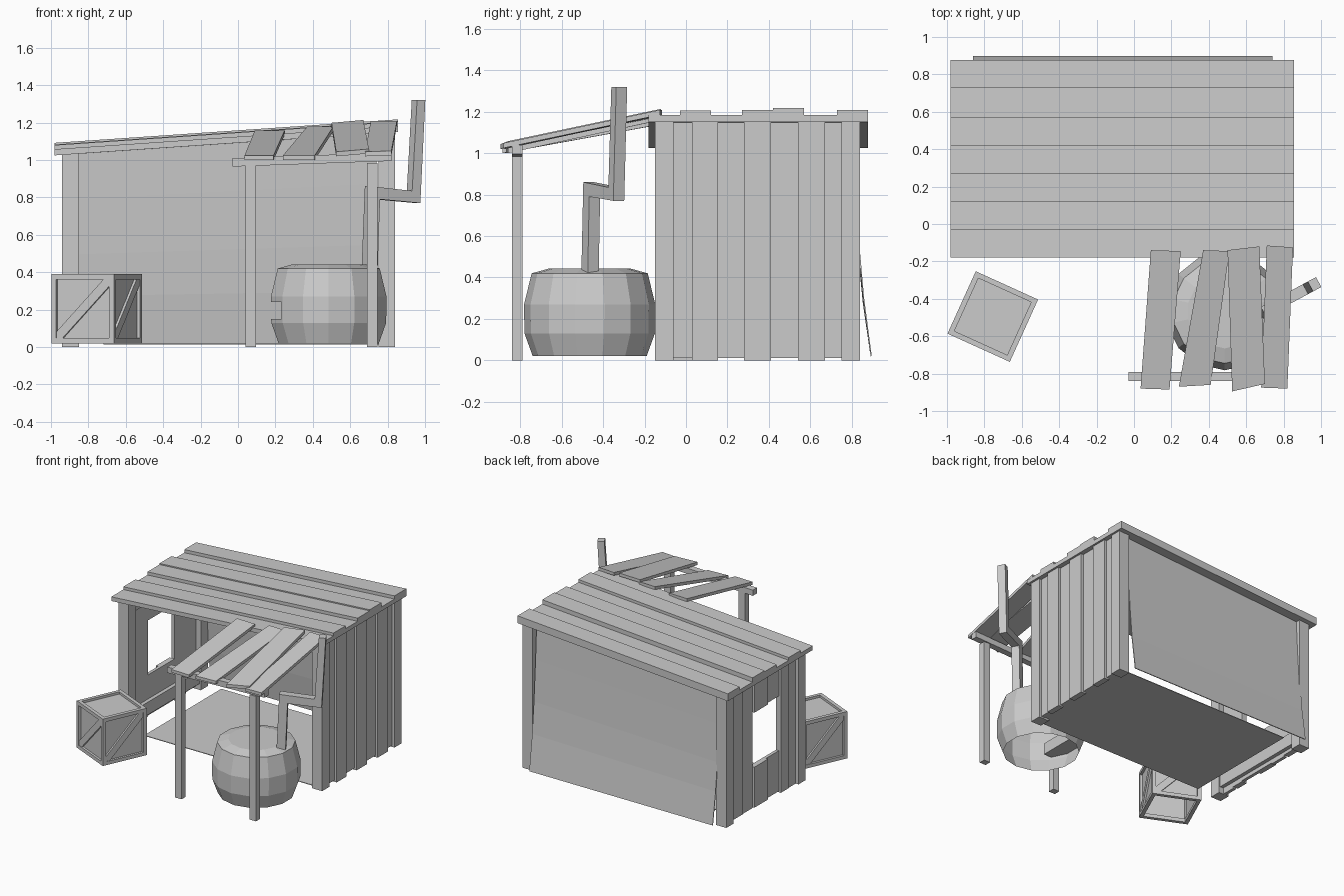
import bpy, bmesh
from math import sin, cos, pi, radians
from mathutils import Vector, Matrix

if "Cube" in bpy.data.objects:
    bpy.data.objects.remove(bpy.data.objects["Cube"])


def make(name, bm):
    bmesh.ops.recalc_face_normals(bm, faces=bm.faces)
    me = bpy.data.meshes.new(name)
    bm.to_mesh(me)
    bm.free()
    ob = bpy.data.objects.new(name, me)
    bpy.context.collection.objects.link(ob)
    return ob


def loft(name, lower, upper):
    """Solid between two matching outlines."""
    bm = bmesh.new()
    a = [bm.verts.new(p) for p in lower]
    b = [bm.verts.new(p) for p in upper]
    bm.faces.new(a)
    bm.faces.new(b)
    n = len(a)
    for i in range(n):
        j = (i + 1) % n
        bm.faces.new((a[i], a[j], b[j], b[i]))
    return make(name, bm)


def roof_z(x):
    return 1.025 + (x + 0.98) / 1.83 * 0.125


def block(name, x0, x1, y0, y1, z0, z1=None):
    """Box; without z1 its top follows the roof slope."""
    c = [(x0, y0), (x1, y0), (x1, y1), (x0, y1)]
    return loft(name, [(x, y, z0) for x, y in c],
                [(x, y, roof_z(x) + 0.003 if z1 is None else z1) for x, y in c])


# Roof planks running along x, alternately raised
edges = [-0.18, -0.03, 0.12, 0.27, 0.42, 0.57, 0.73, 0.878]
lift = [0, 0.022, 0, 0.025, 0.034, 0, 0.025]
for i, h in enumerate(lift):
    c = [(-0.98, edges[i]), (0.855, edges[i]), (0.855, edges[i + 1]), (-0.98, edges[i + 1])]
    loft("roof_plank", [(x, y, roof_z(x)) for x, y in c],
         [(x, y, roof_z(x) + 0.033 + h) for x, y in c])

# Corner posts
for x in (-0.94, 0.75):
    for y in (-0.15, 0.75):
        block("corner_post", x, x + 0.09, y, y + 0.09, 0)

# Right wall planks
edges = [-0.06, 0.03, 0.155, 0.28, 0.41, 0.54, 0.67, 0.75]
for i in range(7):
    o = 0.02 * (i % 2)
    block("right_wall_plank", 0.795, 0.82 + o, edges[i], edges[i + 1], 0.012 * ((i + 1) % 2))

# Left wall planks with a window hole
edges = [-0.06, 0.05, 0.15, 0.31, 0.48, 0.62, 0.75]
for i in range(6):
    o = 0.018 * (i % 2)
    y0, y1 = edges[i], edges[i + 1]
    if i in (2, 3):
        block("left_wall_plank", -0.915 - o, -0.89, y0, y1, 0.02, 0.34)
        block("left_wall_plank", -0.915 - o, -0.89, y0, y1, 0.77)
    else:
        block("left_wall_plank", -0.915 - o, -0.89, y0, y1, 0.012 * (i % 3))
block("left_wall_rail", -0.89, -0.86, -0.06, 0.75, 0.05, 0.15)
block("left_wall_rail", -0.89, -0.86, -0.06, 0.75, 0.93)

# Hanging cloth as back wall
bm = bmesh.new()
rows = []
for f, y in [(1, 0.805), (0.76, 0.818), (0.47, 0.838), (0.25, 0.86), (0, 0.897)]:
    rows.append([bm.verts.new((x, y, 0.02 + f * (roof_z(x) - 0.02))) for x in (-0.86, 0.74)])
for a, b in zip(rows, rows[1:]):
    bm.faces.new((a[0], a[1], b[1], b[0]))
cloth = make("back_cloth", bm)
cloth.modifiers.new("thickness", "SOLIDIFY").thickness = 0.006

# Floor sheet
block("floor", -0.72, 0.80, -0.14, 0.82, 0.015, 0.02)

# Awning posts, beam and loose planks
for x in (0.04, 0.69):
    block("awning_post", x, x + 0.055, -0.84, -0.79, 0, 0.985)
loft("awning_beam", [(-0.03, -0.84, 0.965), (0.82, -0.84, 0.995), (0.82, -0.79, 0.995), (-0.03, -0.79, 0.965)],
     [(-0.03, -0.84, 1.01), (0.82, -0.84, 1.04), (0.82, -0.79, 1.04), (-0.03, -0.79, 1.01)])
# outline in plan, then front and back heights of each plank
planks = [([(0.035, -0.88), (0.19, -0.885), (0.25, -0.145), (0.09, -0.14)], (1.0, 1.0, 1.135, 1.135)),
          ([(0.24, -0.87), (0.41, -0.86), (0.51, -0.145), (0.37, -0.14)], (1.0, 1.0, 1.155, 1.155)),
          ([(0.525, -0.895), (0.70, -0.855), (0.67, -0.12), (0.50, -0.14)], (1.02, 1.035, 1.19, 1.175)),
          ([(0.68, -0.875), (0.82, -0.88), (0.85, -0.125), (0.71, -0.115)], (1.02, 1.025, 1.185, 1.185))]
for c, zs in planks:
    loft("awning_plank", [(x, y, z) for (x, y), z in zip(c, zs)],
         [(x, y, z + 0.024) for (x, y), z in zip(c, zs)])

# Barrel stove: solid of revolution, fire hole cut, then bottom opened
N = 14
bm = bmesh.new()
rings = []
for r, z in [(0.275, 0.02), (0.315, 0.13), (0.317, 0.27), (0.28, 0.42), (0.2, 0.442)]:
    rings.append([bm.verts.new((0.485 + r * cos(2 * pi * (i + 0.5) / N),
                                -0.465 + r * sin(2 * pi * (i + 0.5) / N), z)) for i in range(N)])
bm.faces.new(rings[0])
bm.faces.new(rings[-1])
for a, b in zip(rings, rings[1:]):
    for i in range(N):
        j = (i + 1) % N
        bm.faces.new((a[i], a[j], b[j], b[i]))
barrel = make("barrel_stove", bm)
cutter = block("fire_hole_cutter", 0.1, 0.30, -0.65, -0.28, 0.15, 0.24)
cutter.hide_render = True
mod = barrel.modifiers.new("fire_hole", "BOOLEAN")
mod.operation = "DIFFERENCE"
mod.solver = "EXACT"
mod.object = cutter
bpy.context.view_layer.update()
cut = bpy.data.meshes.new_from_object(barrel.evaluated_get(bpy.context.evaluated_depsgraph_get()))
barrel.modifiers.clear()
bm = bmesh.new()
bm.from_mesh(cut)
bmesh.ops.delete(bm, geom=[f for f in bm.faces if f.calc_center_median().z < 0.025], context="FACES")
bm.to_mesh(cut)
bm.free()
barrel.data = cut
bpy.data.objects.remove(cutter)

# Crooked chimney pipe: stepped outline extruded sideways
d, n, base = Vector((0.88, 0.475, 0)), Vector((-0.475, 0.88, 0)), Vector((0.71, -0.46, 0))
prof = [(-0.04, 0.41), (0.025, 0.41), (0.04, 0.79), (0.285, 0.77), (0.315, 1.32),
        (0.265, 1.32), (0.235, 0.835), (-0.02, 0.86)]
sides = [[base + d * s + n * o + Vector((0, 0, z)) for s, z in prof] for o in (-0.03, 0.03)]
loft("chimney_pipe", *sides)

# Crate: open-bottomed panel box, edge frame and diagonal braces
place = Matrix.Translation((-0.755, -0.495, 0.02)) @ Matrix.Rotation(radians(-24.4), 4, "Z")
S, W, T, H = 0.183, 0.028, 0.018, 0.37
bm = bmesh.new()
bmesh.ops.create_cube(bm, size=1)
for v in bm.verts:
    v.co = (v.co.x * 2 * (S - T), v.co.y * 2 * (S - T), H / 2 + v.co.z * (H - 2 * T))
bmesh.ops.delete(bm, geom=[f for f in bm.faces if f.calc_center_median().z < 0.05], context="FACES")
parts = [make("crate_panels", bm)]
for s in (-1, 1):
    for t in (-1, 1):
        xs, ys = sorted((s * S, s * (S - W))), sorted((t * S, t * (S - W)))
        parts.append(block("crate_upright", *xs, *ys, 0, H))
    for z in (0, H - W):
        ys = sorted((s * S, s * (S - W)))
        parts.append(block("crate_rail", -S + W, S - W, *ys, z, z + W))
        parts.append(block("crate_rail", *ys, -S + W, S - W, z, z + W))
for k in range(4):
    e = S - W
    line = [(-e, W), (-e + 0.035, W), (e, H - W - 0.035), (e, H - W), (e - 0.035, H - W), (-e, W + 0.035)]
    brace = loft("crate_brace", [(x, -S + 0.004, z) for x, z in line], [(x, -S + T, z) for x, z in line])
    brace.data.transform(Matrix.Rotation(k * pi / 2, 4, "Z"))
    parts.append(brace)
for p in parts:
    p.data.transform(place)
